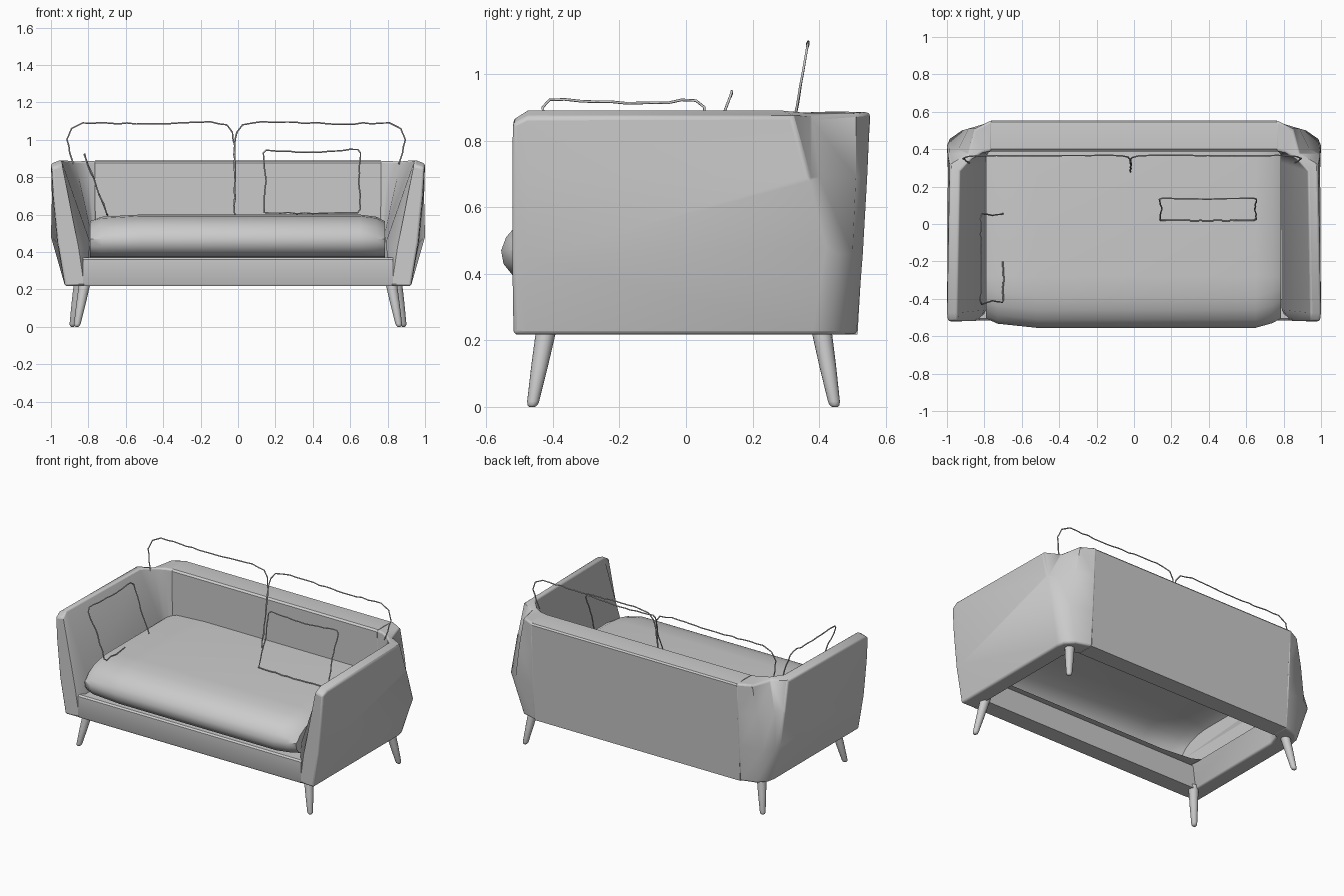
import bpy, bmesh, math, random
from mathutils import Vector

if "Cube" in bpy.data.objects:
    bpy.data.objects.remove(bpy.data.objects["Cube"])

random.seed(4)


def finish(name, bm, bevel=0.0, segs=3, angle=35):
    bmesh.ops.recalc_face_normals(bm, faces=bm.faces)
    me = bpy.data.meshes.new(name)
    bm.to_mesh(me)
    bm.free()
    ob = bpy.data.objects.new(name, me)
    bpy.context.collection.objects.link(ob)
    if bevel:
        m = ob.modifiers.new("soft_edges", 'BEVEL')
        m.width, m.segments, m.limit_method = bevel, segs, 'ANGLE'
        m.angle_limit = math.radians(60)
    bpy.ops.object.select_all(action='DESELECT')
    bpy.context.view_layer.objects.active = ob
    ob.select_set(True)
    bpy.ops.object.shade_smooth_by_angle(angle=math.radians(angle))
    return ob


def loft(name, rings, skip=None, **kw):
    """Skin a list of equal-length closed sections and cap both ends."""
    bm = bmesh.new()
    vs = [[bm.verts.new(p) for p in r] for r in rings]
    n = len(vs[0])
    for a, b in zip(vs, vs[1:]):
        for i in range(n):
            if i != skip:
                bm.faces.new((a[i], a[(i + 1) % n], b[(i + 1) % n], b[i]))
    bm.faces.new(vs[0])
    bm.faces.new(vs[-1])
    return finish(name, bm, **kw)


# arms: sections run from the front end round the notched rear corner
# order: outer top, outer upper, outer middle, outer bottom,
#        inner bottom, inner middle, inner top
ARM = [
    [(.995, -.52, .85), (.985, -.522, .69), (.962, -.522, .45), (.925, -.518, .218),
     (.822, -.515, .218), (.852, -.518, .42), (.94, -.518, .865)],
    [(1.0, -.475, .872), (.99, -.475, .69), (.967, -.475, .45), (.925, -.475, .218),
     (.82, -.475, .218), (.79, -.46, .45), (.945, -.475, .893)],
    [(.985, .32, .875), (.995, .37, .69), (1.0, .42, .48), (.925, .38, .218),
     (.82, .30, .218), (.785, .33, .5), (.93, .28, .893)],
    [(.885, .378, .872), (.94, .40, .69), (.985, .455, .46), (.915, .43, .218),
     (.80, .38, .218), (.78, .37, .5), (.87, .345, .888)],
    [(.85, .51, .882), (.885, .51, .69), (.92, .50, .46), (.865, .485, .218),
     (.785, .39, .218), (.77, .385, .5), (.81, .38, .886)],
    [(.76, .557, .886), (.76, .547, .69), (.76, .533, .46), (.76, .515, .218),
     (.76, .40, .218), (.76, .39, .5), (.76, .39, .886)],
]
for side, s in (("left", -1), ("right", 1)):
    loft(side + "_arm", [[(s * x, y, z) for x, y, z in r] for r in ARM],
         bevel=.012, angle=50)

# backrest
BACK = [(.40, .218), (.515, .218), (.553, .872), (.545, .882), (.47, .888),
        (.40, .886), (.388, .875)]
loft("backrest", [[(x, y, z) for y, z in BACK] for x in (-.765, .765)])

# front rail under the seat
RAIL = [(-.51, .218), (-.40, .218), (-.40, .37), (-.505, .37), (-.515, .36), (-.516, .23)]
loft("front_rail", [[(x, y, z) for y, z in RAIL] for x in (-.83, .83)])

# seat cushion shell: rounded nose, tucked ends, open underneath behind a lip
SEAT = [(.34, .375), (.39, .378), (.39, .6), (-.28, .6), (-.39, .592), (-.46, .573),
        (-.51, .545), (-.54, .51), (-.555, .47), (-.548, .43), (-.52, .395),
        (-.47, .376), (-.36, .37)]
rings = []
for x, tuck, drop in ((-.79, .05, .035), (-.73, .022, .012), (-.52, 0, 0),
                      (.65, 0, 0), (.74, .025, .012), (.785, .05, .035)):
    rings.append([(x, y + (tuck if y < -.3 else 0), z - (drop if z > .5 else 0))
                  for y, z in SEAT])
loft("seat_cushion", rings, skip=len(SEAT) - 1)


# splayed tapered legs
def leg(name, top, foot):
    top, foot = Vector(top), Vector(foot)
    rings = []
    for t, r in ((0, .031), (.5, .025), (.93, .018), (.975, .015), (1, .008)):
        c = top.lerp(foot, t)
        rings.append([(c.x + r * math.cos(a * math.tau / 16),
                       c.y + r * math.sin(a * math.tau / 16), c.z) for a in range(16)])
    loft(name, rings, angle=50)

for side, s in (("left", -1), ("right", 1)):
    leg("front_leg_" + side, (s * .818, -.418, .24), (s * .862, -.462, 0))
    leg("rear_leg_" + side, (s * .846, .405, .24), (s * .885, .447, 0))


# thin cushion piping with a slightly wavy line
def piping(name, pts, closed=False, wobble=.004, radius=.004):
    pts = [Vector(p) for p in pts]
    pairs = list(zip(pts, pts[1:] + pts[:1])) if closed else list(zip(pts, pts[1:]))
    path = []
    for a, b in pairs:
        n = max(1, round((b - a).length / .045))
        for i in range(n):
            j = wobble if i else 0
            path.append(a.lerp(b, i / n) + Vector(
                (random.uniform(-j, j), random.uniform(-j, j) * .3, random.uniform(-j, j))))
    if not closed:
        path.append(pts[-1])
    cu = bpy.data.curves.new(name, 'CURVE')
    cu.dimensions, cu.bevel_depth, cu.bevel_resolution = '3D', radius, 1
    cu.use_fill_caps = True
    sp = cu.splines.new('POLY')
    sp.points.add(len(path) - 1)
    for p, q in zip(sp.points, path):
        p.co = (*q, 1)
    sp.use_cyclic_u = closed
    ob = bpy.data.objects.new(name, cu)
    bpy.context.collection.objects.link(ob)
    bpy.ops.object.select_all(action='DESELECT')
    bpy.context.view_layer.objects.active = ob
    ob.select_set(True)
    bpy.ops.object.convert(target='MESH')


# back cushion piping, leaning backwards
def lean(x, z):
    return (x, .28 + (z - .6) * .175, z)

HALF = [(-.88, .87), (-.90, .93), (-.915, 1.0), (-.89, 1.06), (-.83, 1.09),
        (-.5, 1.085), (-.15, 1.097), (-.06, 1.08), (-.03, 1.04), (-.018, .97), (-.018, .6)]
piping("left_back_cushion_piping", [lean(x, z) for x, z in HALF])
piping("right_back_cushion_piping", [lean(-x - (.036 if x > -.1 else .02), z) for x, z in HALF])

# square scatter cushion piping: free-standing one and one leaning on the left arm
SQ = [(.14, .61), (.15, .78), (.135, .93), (.15, .945), (.40, .932), (.64, .948),
      (.655, .93), (.645, .78), (.655, .63), (.64, .61), (.40, .605)]
piping("right_scatter_cushion_piping",
       [(x, .02 + (z - .61) * .35, z) for x, z in SQ], closed=True)
SIDE = [(-.2, .605), (-.40, .595), (-.42, .61), (-.41, .75), (-.43, .90), (-.41, .922),
        (-.18, .912), (.03, .92), (.055, .90), (.045, .75), (.055, .6)]
piping("left_scatter_cushion_piping",
       [(-.70 - (z - .6) * .38, y, z) for y, z in SIDE])
